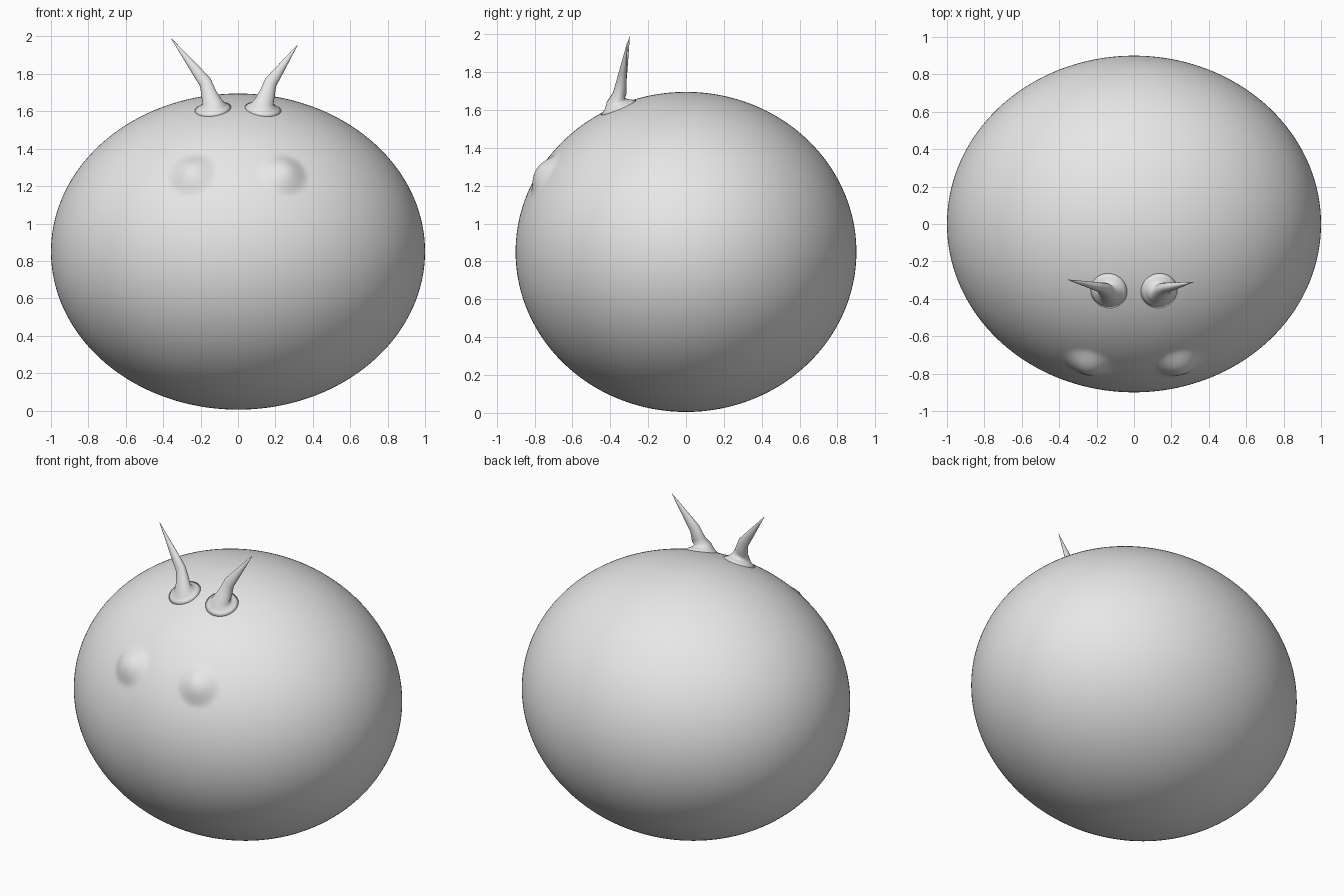
import bpy, bmesh, math
from mathutils import Vector

cube = bpy.data.objects.get("Cube")
if cube:
    bpy.data.objects.remove(cube, do_unlink=True)

grey = bpy.data.materials.new("light grey")
grey.use_nodes = True
grey.diffuse_color = (0.8, 0.8, 0.8, 1)
grey.node_tree.nodes["Principled BSDF"].inputs["Base Color"].default_value = (0.8, 0.8, 0.8, 1)

RADII = Vector((1.0, 0.9, 0.845))
CENTRE = Vector((0, 0, 0.85))


def surface_normal(p):
    d = p - CENTRE
    return Vector([d[i] / RADII[i] ** 2 for i in range(3)]).normalized()


def add_object(name, bm):
    bmesh.ops.recalc_face_normals(bm, faces=bm.faces)
    for f in bm.faces:
        f.smooth = True
    mesh = bpy.data.meshes.new(name)
    bm.to_mesh(mesh)
    bm.free()
    mesh.materials.append(grey)
    obj = bpy.data.objects.new(name, mesh)
    bpy.context.collection.objects.link(obj)
    return obj


# Round body with two soft eye bumps pushed out along the normal
bm = bmesh.new()
bmesh.ops.create_icosphere(bm, subdivisions=7, radius=1)
EYE_RADIUS, EYE_HEIGHT = 0.14, 0.042
eyes = [Vector((side * 0.245, -0.755, 1.265)) for side in (-1, 1)]
for v in bm.verts:
    p = Vector([v.co[i] * RADII[i] for i in range(3)]) + CENTRE
    lift = 0
    for eye in eyes:
        t = (p - eye).length / EYE_RADIUS
        if t < 1:
            lift += EYE_HEIGHT * (1 - t * t) ** 2
    v.co = p + surface_normal(p) * lift
add_object("body", bm)


# Horns: flared root blending into the body, then a tapering spike
def horn(name, side, tip):
    root = Vector((side * 0.135, -0.36, 1.62))
    up = surface_normal(root)
    mid = Vector((side * 0.175, -0.34, 1.755))
    tip = Vector(tip)
    spike = (tip - mid).normalized()
    # centre, radius, blend from body normal to spike direction
    rings = [(root - up * 0.012, 0.105, 0), (root + up * 0.002, 0.082, 0),
             (root + up * 0.014, 0.066, 0.1), (root + up * 0.032, 0.053, 0.3),
             (root.lerp(mid, 0.5), 0.044, 0.7), (mid, 0.035, 1)]
    rings += [(mid.lerp(tip, t), 0.035 * (1 - t) + 0.001, 1) for t in (0.25, 0.5, 0.75, 0.99)]
    bm = bmesh.new()
    sides = 32
    previous = None
    for centre, radius, blend in rings:
        axis = up.lerp(spike, blend).normalized()
        across = Vector((0, 1, 0)).cross(axis).normalized()
        depth = axis.cross(across)
        squash = 1 - 0.25 * blend
        loop = []
        for k in range(sides):
            a = math.tau * k / sides
            loop.append(bm.verts.new(centre + across * radius * math.cos(a)
                                     + depth * radius * squash * math.sin(a)))
        if previous:
            for k in range(sides):
                n = (k + 1) % sides
                bm.faces.new((previous[k], previous[n], loop[n], loop[k]))
        else:
            bm.faces.new(loop[::-1])
        previous = loop
    bm.faces.new(previous)
    add_object(name, bm)


horn("right_horn", -1, (-0.357, -0.297, 1.99))
horn("left_horn", 1, (0.32, -0.31, 1.957))
